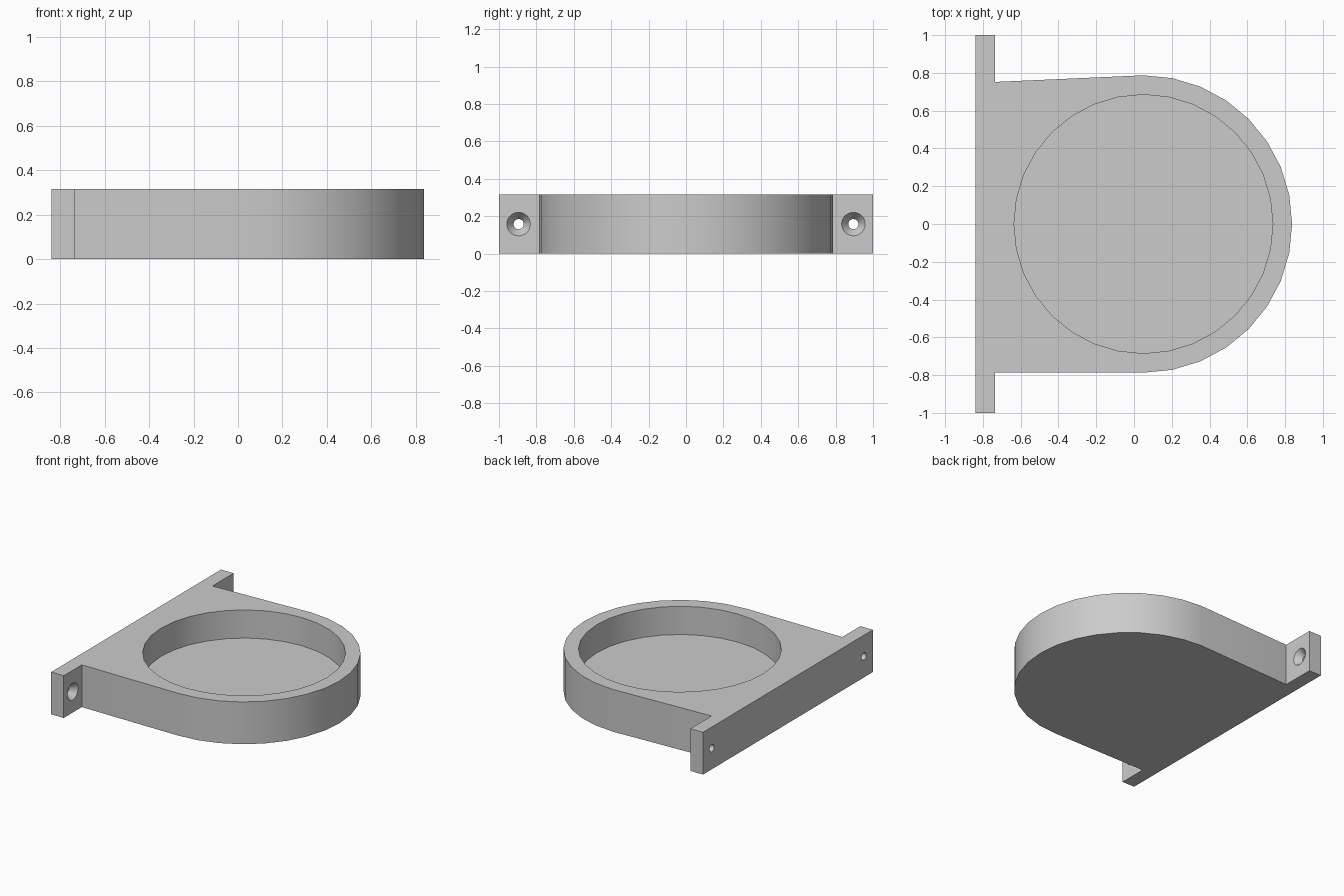
import bpy, bmesh
from math import cos, sin, pi, radians
from mathutils import Matrix, Vector

cube = bpy.data.objects.get("Cube")
if cube:
    bpy.data.objects.remove(cube, do_unlink=True)

HEIGHT, FLOOR = 0.315, 0.105
CENTRE_X, OUTER_R, INNER_R = 0.05, 0.787, 0.685
BACK, PLATE = -0.84, -0.737      # back face and front face of the mounting plate
SEGMENTS = 32

grey = bpy.data.materials.new("plain grey")
grey.use_nodes = True
grey.diffuse_color = (0.6, 0.6, 0.6, 1)
grey.node_tree.nodes["Principled BSDF"].inputs["Base Color"].default_value = (0.6, 0.6, 0.6, 1)


def finish(name, bm):
    bmesh.ops.recalc_face_normals(bm, faces=bm.faces)
    mesh = bpy.data.meshes.new(name)
    bm.to_mesh(mesh)
    bm.free()
    mesh.materials.append(grey)
    obj = bpy.data.objects.new(name, mesh)
    bpy.context.collection.objects.link(obj)
    return obj


def prism(name, outline, height):
    bm = bmesh.new()
    face = bm.faces.new([bm.verts.new((x, y, 0)) for x, y in outline])
    top = bmesh.ops.extrude_face_region(bm, geom=[face])["geom"]
    bmesh.ops.translate(bm, vec=(0, 0, height),
                        verts=[v for v in top if isinstance(v, bmesh.types.BMVert)])
    return finish(name, bm)


def cone(name, r1, r2, depth, centre, turn=Matrix.Identity(4)):
    bm = bmesh.new()
    bmesh.ops.create_cone(bm, cap_ends=True, segments=SEGMENTS, radius1=r1, radius2=r2,
                          depth=depth, matrix=Matrix.Translation(Vector(centre)) @ turn)
    return finish(name, bm)


# Body and mounting plate share one outline: plate, straight sides, round nose
half = SEGMENTS // 2
nose = [(CENTRE_X + OUTER_R * cos(-pi / 2 + pi * i / half),
         OUTER_R * sin(-pi / 2 + pi * i / half)) for i in range(half + 1)]
outline = [(BACK, 1), (BACK, -1), (PLATE, -1), (PLATE, -OUTER_R)] + nose + [(PLATE, 0.752), (PLATE, 1)]
holder = prism("cup_holder", outline, HEIGHT)

# Cutters: round recess, then a screw hole and countersink in each plate end
cutters = [cone("recess_cutter", INNER_R, INNER_R, HEIGHT,
                (CENTRE_X, 0, FLOOR + HEIGHT / 2))]
along_x = Matrix.Rotation(pi / 2, 4, 'Y')
SINK = 0.05
for side, y in (("left", 0.895), ("right", -0.895)):
    cutters.append(cone(side + "_hole_cutter", 0.027, 0.027, 0.3,
                        (BACK, y, HEIGHT / 2), along_x))
    cutters.append(cone(side + "_sink_cutter", 0.027, 0.063, SINK,
                        (PLATE - SINK / 2 + 0.0002, y, HEIGHT / 2), along_x))

bpy.ops.object.select_all(action='DESELECT')
bpy.context.view_layer.objects.active = holder
holder.select_set(True)
for cutter in cutters:
    cutter.hide_render = True
    mod = holder.modifiers.new("cut", 'BOOLEAN')
    mod.operation, mod.solver, mod.object = 'DIFFERENCE', 'EXACT', cutter
    bpy.ops.object.modifier_apply(modifier=mod.name)
for cutter in cutters:
    bpy.data.objects.remove(cutter, do_unlink=True)

bpy.ops.object.shade_smooth_by_angle(angle=radians(30))
